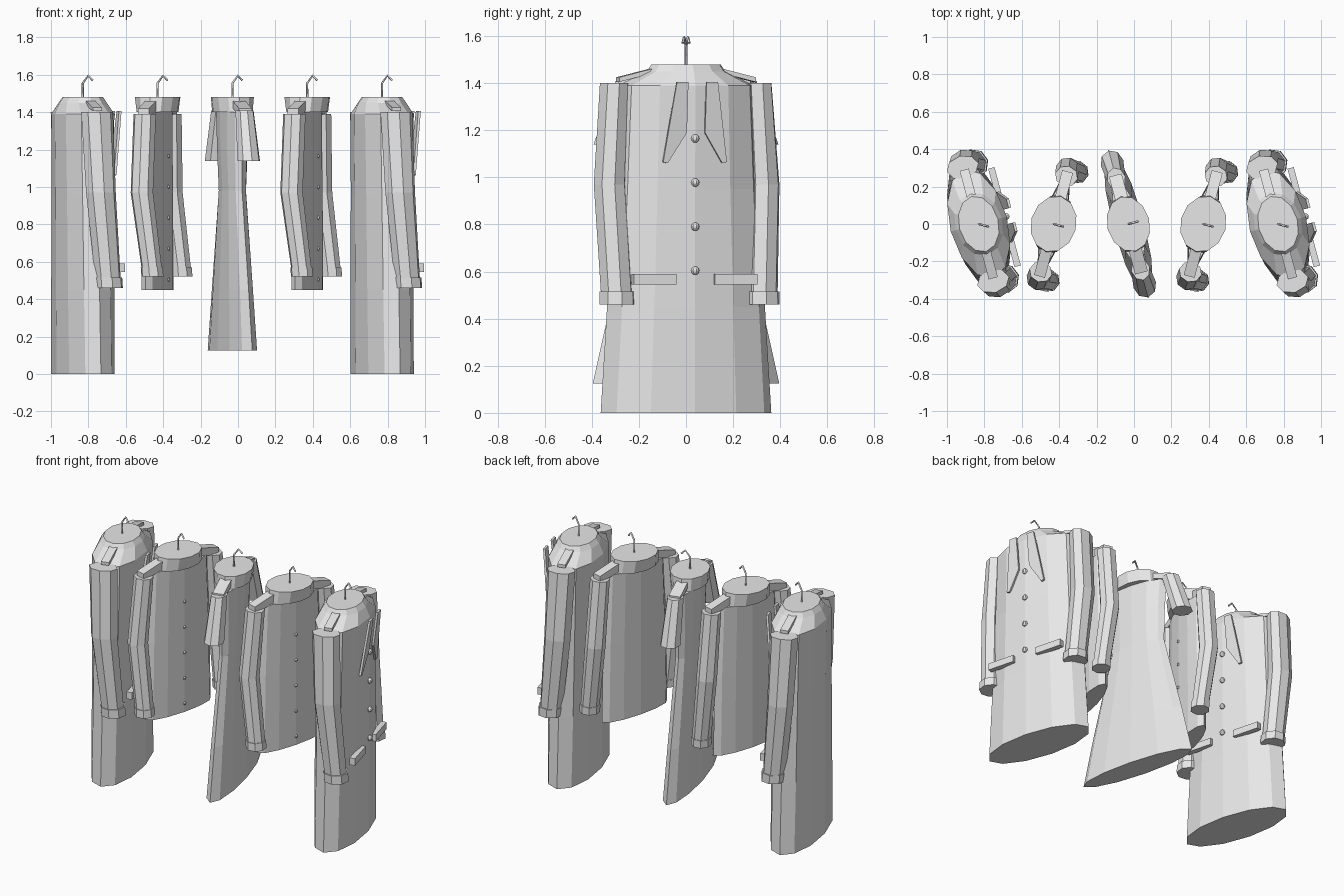
import bpy
import bmesh
import math
from mathutils import Matrix

cube = bpy.data.objects.get("Cube")
if cube:
    bpy.data.objects.remove(cube, do_unlink=True)

grey = bpy.data.materials.new("light_grey")
grey.use_nodes = True
COLOUR = (0.8, 0.8, 0.8, 1)
grey.diffuse_color = COLOUR
grey.node_tree.nodes["Principled BSDF"].inputs["Base Color"].default_value = COLOUR


def finish(bm, name, place):
    """Turn a bmesh into a placed, flat shaded object."""
    bmesh.ops.recalc_face_normals(bm, faces=bm.faces)
    mesh = bpy.data.meshes.new(name)
    bm.to_mesh(mesh)
    bm.free()
    mesh.materials.append(grey)
    obj = bpy.data.objects.new(name, mesh)
    obj.matrix_world = place
    bpy.context.collection.objects.link(obj)
    return obj


def loft(name, place, rings, sides=12):
    """Elliptical rings given as (x, y, z, x radius, y radius), capped."""
    bm = bmesh.new()
    loops = []
    for x, y, z, rx, ry in rings:
        angles = [2 * math.pi * i / sides for i in range(sides)]
        loops.append([bm.verts.new((x + rx * math.cos(a), y + ry * math.sin(a), z))
                      for a in angles])
    for low, high in zip(loops, loops[1:]):
        for i in range(sides):
            j = (i + 1) % sides
            bm.faces.new((low[i], low[j], high[j], high[i]))
    bm.faces.new(loops[0])
    bm.faces.new(loops[-1])
    return finish(bm, name, place)


def plate(name, place, outline, x, thick, lean=0.0, base=0.0):
    """Extrude a (y, z) outline along x; lean shifts it forward with height."""
    bm = bmesh.new()
    back, front = [[bm.verts.new((x + off + lean * (z - base), y, z)) for y, z in outline]
                   for off in (0, thick)]
    bm.faces.new(back)
    bm.faces.new(front)
    n = len(outline)
    for i in range(n):
        j = (i + 1) % n
        bm.faces.new((back[i], back[j], front[j], front[i]))
    return finish(bm, name, place)


def button(name, place, x, z, radius):
    bm = bmesh.new()
    bmesh.ops.create_uvsphere(bm, u_segments=8, v_segments=6, radius=radius,
                              matrix=Matrix.Translation((x, 0, z)))
    return finish(bm, name, place)


def hook(name, place):
    """Bent wire at the top of a hanger."""
    curve = bpy.data.curves.new(name, 'CURVE')
    curve.dimensions = '3D'
    curve.bevel_depth = 0.006
    curve.bevel_resolution = 0
    curve.use_fill_caps = True
    path = [(0, 1.46), (0, 1.555), (0.03, 1.595), (0.055, 1.57)]
    spline = curve.splines.new('POLY')
    spline.points.add(len(path) - 1)
    for point, (x, z) in zip(spline.points, path):
        point.co = (x, 0, z, 1)
    curve.materials.append(grey)
    obj = bpy.data.objects.new(name, curve)
    obj.matrix_world = place
    bpy.context.collection.objects.link(obj)


def strap(name, place, side, start, end, width, thick):
    """Sloping strip over one shoulder."""
    (y0, z0), (y1, z1) = start, end
    outline = [(side * y0, z0), (side * y1, z1),
               (side * y1, z1 - thick), (side * y0, z0 - thick)]
    plate(name, place, outline, -width / 2, width)


def placement(x, degrees):
    return Matrix.Translation((x, 0, 0)) @ Matrix.Rotation(math.radians(degrees), 4, 'Z')


SIDES = ((1, "left"), (-1, "right"))


def coat(label, x):
    place = placement(x, 15)
    loft(label + "_body", place, [
        (0, 0, 0, 0.145, 0.375), (0, 0, 0.45, 0.148, 0.347),
        (0, 0, 0.95, 0.15, 0.32), (0, 0, 1.39, 0.155, 0.3),
        (0, 0, 1.45, 0.128, 0.172), (0, 0, 1.48, 0.106, 0.152)])
    for s, side in SIDES:
        loft(f"{label}_{side}_sleeve", place, [
            (0.055, s * 0.318, 0.5, 0.07, 0.07), (0.01, s * 0.338, 0.97, 0.082, 0.07),
            (-0.005, s * 0.315, 1.4, 0.088, 0.062)], 8)
        loft(f"{label}_{side}_cuff", place, [
            (0.06, s * 0.318, 0.46, 0.077, 0.078),
            (0.056, s * 0.318, 0.515, 0.077, 0.078)], 8)
        strap(f"{label}_{side}_epaulette", place, s, (0.14, 1.465), (0.3, 1.425), 0.05, 0.02)
        lapel = [(0.04, 1.405), (0.04, 1.19), (0.12, 1.06), (0.14, 1.065), (0.09, 1.405)]
        plate(f"{label}_{side}_lapel", place, [(s * y, z) for y, z in lapel],
              0.135, 0.014, 0.12, 1.06)
        pocket = [(0.085, 0.545), (0.085, 0.59), (0.272, 0.59), (0.272, 0.545)]
        plate(f"{label}_{side}_pocket", place, [(s * y, z) for y, z in pocket], 0.125, 0.035)
    for i in range(4):
        button(f"{label}_button_{i + 1}", place, 0.152, 1.165 - 0.187 * i, 0.018)
    hook(label + "_hanger_hook", placement(x, -15))


def shirt(label, x):
    place = placement(x, -15)
    loft(label + "_body", place, [
        (0, 0, 0.45, 0.06, 0.25), (0, 0, 0.95, 0.06, 0.24), (0, 0, 1.4, 0.06, 0.22)])
    loft(label + "_collar", place, [
        (0, 0, 1.4, 0.108, 0.162), (0, 0, 1.48, 0.122, 0.152)])
    for s, side in SIDES:
        loft(f"{label}_{side}_sleeve", place, [
            (0.05, s * 0.3, 0.55, 0.056, 0.056), (-0.005, s * 0.305, 0.97, 0.062, 0.06),
            (0, s * 0.265, 1.39, 0.062, 0.055)], 8)
        loft(f"{label}_{side}_cuff", place, [
            (0.052, s * 0.3, 0.52, 0.061, 0.061), (0.048, s * 0.3, 0.57, 0.061, 0.061)], 8)
        strap(f"{label}_{side}_yoke", place, s, (0.12, 1.465), (0.29, 1.42), 0.06, 0.05)
    for i in range(5):
        button(f"{label}_button_{i + 1}", place, 0.06, 1.165 - 0.165 * i, 0.01)
    hook(label + "_hanger_hook", place)


def dress(label, x):
    place = placement(x, 15)
    loft(label + "_body", place, [
        (0, 0, 0.125, 0.083, 0.41), (0, 0, 0.45, 0.072, 0.335), (0, 0, 0.98, 0.056, 0.2),
        (0, 0, 1.2, 0.066, 0.205), (0, 0, 1.4, 0.07, 0.22)])
    loft(label + "_collar", place, [
        (0, 0, 1.4, 0.105, 0.158), (0, 0, 1.48, 0.114, 0.15)])
    for s, side in SIDES:
        loft(f"{label}_{side}_sleeve", place, [
            (0, s * 0.338, 1.14, 0.062, 0.068), (0, s * 0.25, 1.41, 0.05, 0.06)], 8)
        strap(f"{label}_{side}_strap", place, s, (0.12, 1.465), (0.27, 1.42), 0.07, 0.04)
    hook(label + "_hanger_hook", place)


# Row of garments, evenly spaced
coat("first_coat", -0.83)
shirt("first_shirt", -0.43)
dress("dress", -0.03)
shirt("second_shirt", 0.37)
coat("second_coat", 0.77)
